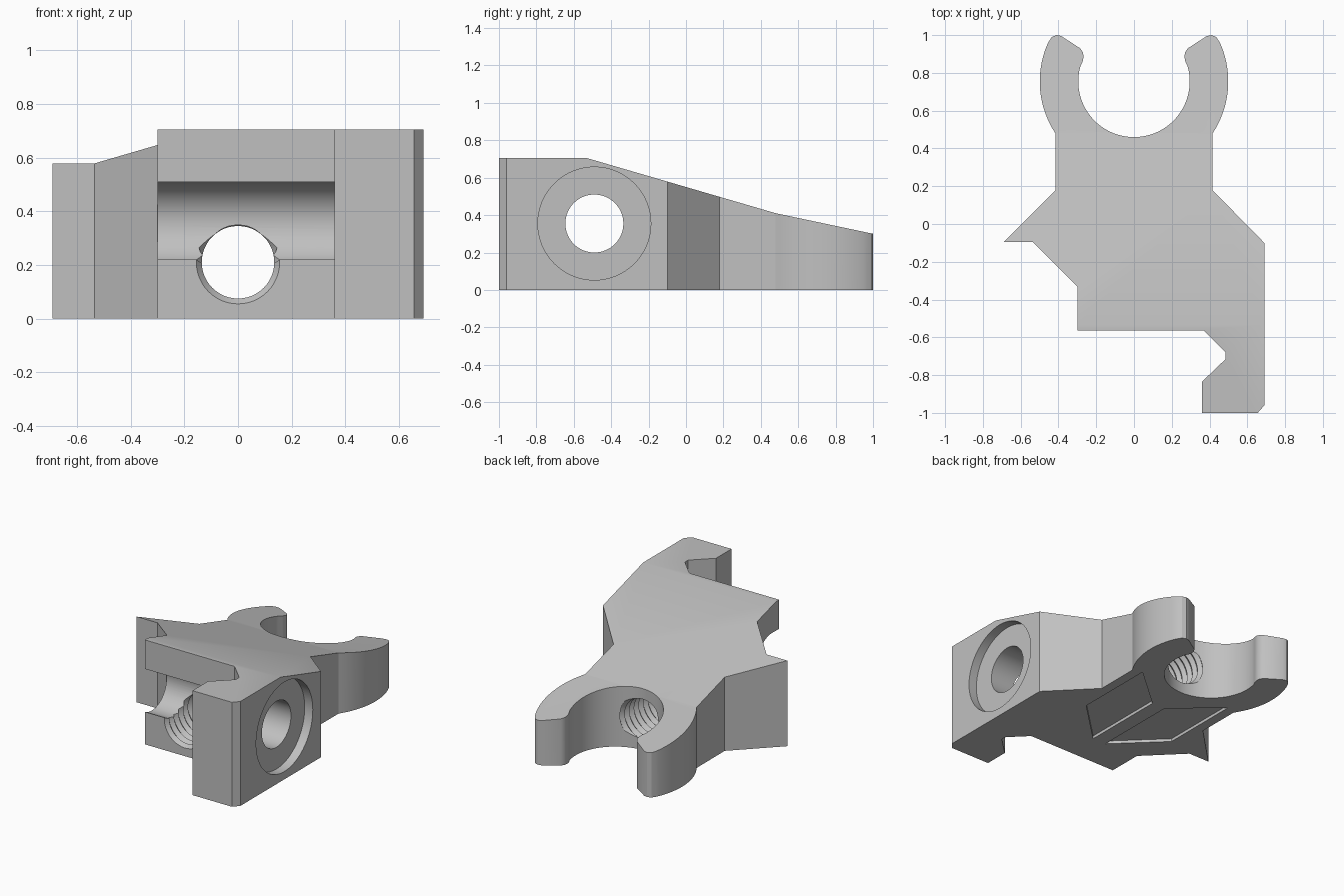
import bpy, bmesh, math
from mathutils import Vector

old = bpy.data.objects.get("Cube")
if old:
    bpy.data.objects.remove(old, do_unlink=True)

grey = bpy.data.materials.new("light_grey")
grey.use_nodes = True
COLOR = (0.53, 0.53, 0.53, 1)
grey.diffuse_color = COLOR
grey.node_tree.nodes["Principled BSDF"].inputs["Base Color"].default_value = COLOR


def finish(name, bm):
    bmesh.ops.recalc_face_normals(bm, faces=bm.faces)
    mesh = bpy.data.meshes.new(name)
    bm.to_mesh(mesh)
    bm.free()
    mesh.materials.append(grey)
    obj = bpy.data.objects.new(name, mesh)
    bpy.context.collection.objects.link(obj)
    return obj


def prism(name, points, axis, lo, hi):
    """Extrude a closed profile along x (points are y, z) or z (points are x, y)."""
    bm = bmesh.new()
    place = (lambda a, b: (lo, a, b)) if axis == "x" else (lambda a, b: (a, b, lo))
    face = bm.faces.new([bm.verts.new(place(a, b)) for a, b in points])
    extruded = bmesh.ops.extrude_face_region(bm, geom=[face])["geom"]
    step = Vector((hi - lo, 0, 0) if axis == "x" else (0, 0, hi - lo))
    bmesh.ops.translate(bm, vec=step, verts=[v for v in extruded if isinstance(v, bmesh.types.BMVert)])
    return finish(name, bm)


def arc(cx, cy, r, start, end, n):
    angles = [math.radians(start + (end - start) * i / n) for i in range(n + 1)]
    return [(cx + r * math.cos(a), cy + r * math.sin(a)) for a in angles]


def disc(cx, cy, r, n=64):
    return arc(cx, cy, r, 0, 360, n)[:-1]


def combine(target, cutter, operation="DIFFERENCE"):
    cutter.hide_render = True
    mod = target.modifiers.new("shape", "BOOLEAN")
    mod.operation, mod.solver, mod.object = operation, "EXACT", cutter
    bpy.context.view_layer.objects.active = target
    bpy.ops.object.modifier_apply(modifier=mod.name)
    bpy.data.objects.remove(cutter, do_unlink=True)


# Plan outline: mirrored clamp jaws around an open ring, then the angled body
RING_Y, INNER, OUTER = 0.755, 0.295, 0.499
tip = [(0.45, 0.968), (0.435, 0.99), (0.41, 1.0), (0.385, 0.995), (0.285, 0.93),
       (0.27, 0.908), (0.267, 0.885), (0.272, 0.86)]
right_jaw = arc(0, RING_Y, OUTER, -33.5, 23, 16) + tip
left_jaw = [(-x, y) for x, y in reversed(right_jaw)]
bore = arc(0, RING_Y, INNER, 16, -196, 56)
body = [(-0.415, 0.18), (-0.69, -0.095), (-0.535, -0.095), (-0.3, -0.33), (-0.3, -0.565),
        (0.37, -0.565), (0.485, -0.68), (0.485, -0.715), (0.36, -0.835), (0.36, -1),
        (0.655, -1), (0.69, -0.96), (0.69, -0.1), (0.415, 0.18)]
bracket = prism("clamp_bracket", right_jaw + bore + left_jaw + body, "z", 0, 1)

# Side profile gives the sloping top
side = [(-1.1, -0.1), (1.1, -0.1), (1.1, 0.279), (0.48, 0.41), (-0.53, 0.705), (-1.1, 0.705)]
combine(bracket, prism("side_profile", side, "x", -1, 1), "INTERSECT")

# Cross hole, its flat-topped front mouth and the round recess beside it
HOLE_Y, HOLE_Z, HOLE_R = -0.49, 0.355, 0.155
combine(bracket, prism("cross_hole", disc(HOLE_Y, HOLE_Z, HOLE_R), "x", -0.5, 0.9))
mouth = [(-0.7, HOLE_Z), (HOLE_Y, HOLE_Z), (HOLE_Y, 0.509), (-0.7, 0.509)]
combine(bracket, prism("hole_mouth", mouth, "x", -0.4, 0.4))
combine(bracket, prism("round_recess", disc(HOLE_Y, HOLE_Z, 0.302), "x", 0.63, 0.9))

# Threaded hole from front to ring: a lathed zigzag
bm = bmesh.new()
rings, sides, pitch = 54, 48, 0.05
previous = None
for k in range(rings):
    radius = 0.155 if k % 2 else 0.135
    ring = [bm.verts.new((x, -0.74 + k * pitch / 2, 0.21 + z)) for x, z in disc(0, 0, radius, sides)]
    if previous:
        for i in range(sides):
            j = (i + 1) % sides
            bm.faces.new((previous[i], previous[j], ring[j], ring[i]))
    if k in (0, rings - 1):
        bm.faces.new(ring)
    previous = ring
combine(bracket, finish("thread", bm))

# Shallow chevron pockets underneath
for s in (1, -1):
    pocket = [(s * 0.05, -0.34), (s * 0.35, -0.05), (s * 0.35, 0.5), (s * 0.05, 0.24)]
    combine(bracket, prism("pocket", pocket, "z", -0.1, 0.02))

bpy.ops.object.select_all(action="DESELECT")
bracket.select_set(True)
bpy.context.view_layer.objects.active = bracket
bpy.ops.object.shade_smooth_by_angle(angle=math.radians(30))
